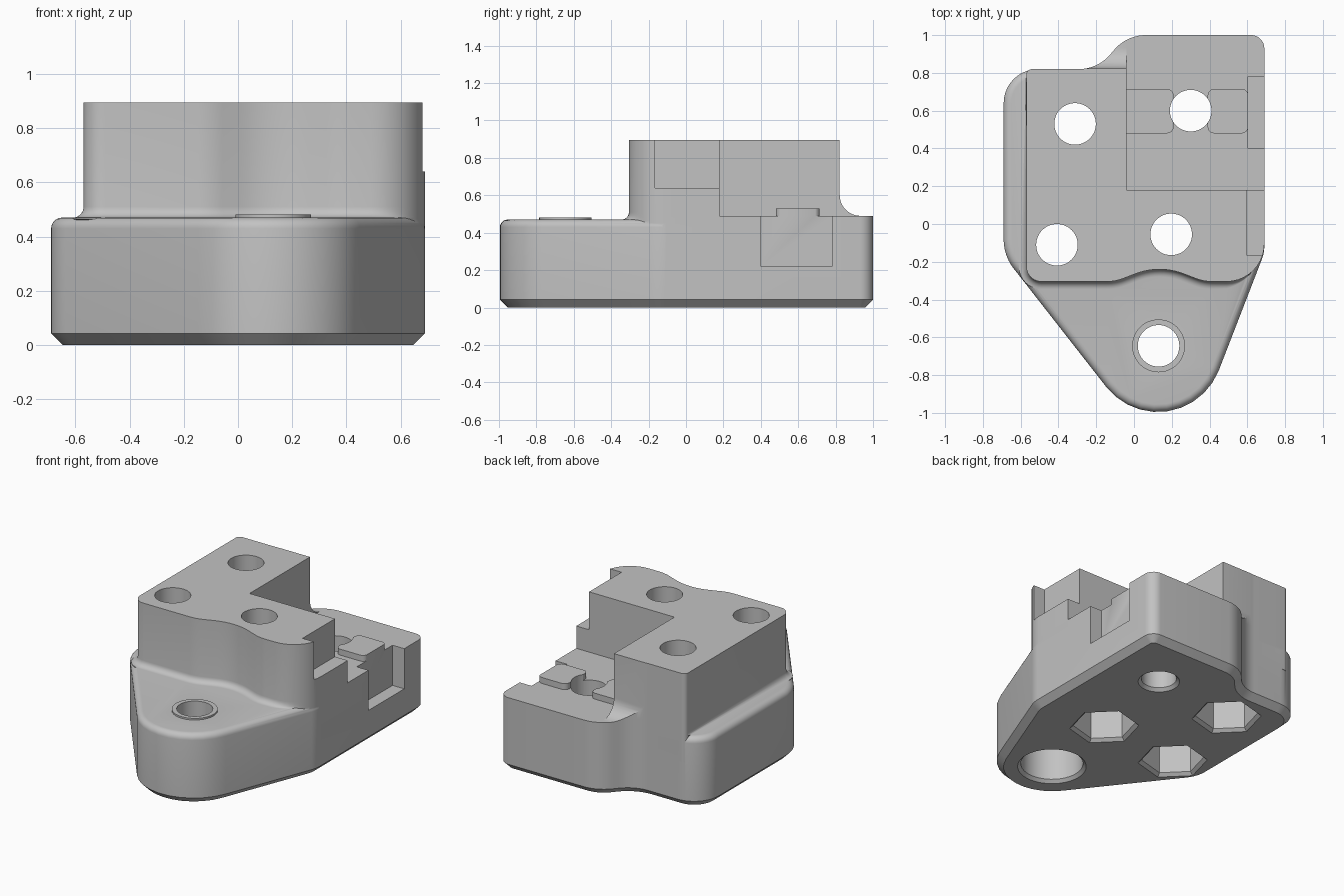
import bpy, bmesh
from math import pi, sin, cos, tan, radians
from mathutils import Vector

cube = bpy.data.objects.get("Cube")
if cube:
    bpy.data.objects.remove(cube, do_unlink=True)

grey = bpy.data.materials.new("plain_grey")
grey.use_nodes = True
COLOUR = (0.54, 0.54, 0.54, 1)
grey.diffuse_color = COLOUR
grey.node_tree.nodes["Principled BSDF"].inputs["Base Color"].default_value = COLOUR


def rounded(corners, steps=10):
    """Counter-clockwise polygon of (x, y, radius) with rounded corners."""
    pts = []
    n = len(corners)
    for i, (x, y, r) in enumerate(corners):
        p = Vector((x, y))
        a = (Vector(corners[i - 1][:2]) - p).normalized()
        b = (Vector(corners[(i + 1) % n][:2]) - p).normalized()
        if r == 0:
            pts.append(p)
            continue
        half = a.angle(b) / 2
        centre = p + (a + b).normalized() * (r / sin(half))
        start = p + a * (r / tan(half)) - centre
        end = p + b * (r / tan(half)) - centre
        sweep = start.angle_signed(end)
        for k in range(steps + 1):
            t = -sweep * k / steps
            pts.append(centre + Vector((start.x * cos(t) - start.y * sin(t),
                                        start.x * sin(t) + start.y * cos(t))))
    return pts


def ngon(x, y, r, sides=48, turn=0.0):
    return [Vector((x + r * cos(turn + 2 * pi * k / sides),
                    y + r * sin(turn + 2 * pi * k / sides))) for k in range(sides)]


def grow(pts, d, weight=None):
    """Offset an outline outwards by d, optionally faded by position."""
    out = []
    for i, p in enumerate(pts):
        e1 = (p - pts[i - 1]).normalized()
        e2 = (pts[(i + 1) % len(pts)] - p).normalized()
        n1, n2 = Vector((e1.y, -e1.x)), Vector((e2.y, -e2.x))
        w = weight(p) if weight else 1
        out.append(p + (n1 + n2) * (d * w / (1 + n1.dot(n2))))
    return out


def loft(name, pts, levels, weight=None):
    """Solid through offset copies of one outline at (z, offset) levels."""
    bm = bmesh.new()
    rings = [[bm.verts.new((p.x, p.y, z)) for p in grow(pts, d, weight)]
             for z, d in levels]
    n = len(pts)
    for lo, hi in zip(rings, rings[1:]):
        for i in range(n):
            j = (i + 1) % n
            bm.faces.new((lo[i], lo[j], hi[j], hi[i]))
    bm.faces.new(rings[0][::-1])
    bm.faces.new(rings[-1])
    bmesh.ops.recalc_face_normals(bm, faces=bm.faces)
    mesh = bpy.data.meshes.new(name)
    bm.to_mesh(mesh)
    bm.free()
    mesh.materials.append(grey)
    ob = bpy.data.objects.new(name, mesh)
    bpy.context.collection.objects.link(ob)
    return ob


def box(name, x0, x1, y0, y1, z0, z1, r=0):
    pts = rounded([(x0, y0, r), (x1, y0, r), (x1, y1, r), (x0, y1, r)], 6)
    return loft(name, pts, [(z0, 0), (z1, 0)])


def combine(target, tool, operation):
    bpy.context.view_layer.objects.active = target
    mod = target.modifiers.new(tool.name, 'BOOLEAN')
    mod.operation, mod.solver, mod.object = operation, 'EXACT', tool
    bpy.ops.object.modifier_apply(modifier=mod.name)
    bpy.data.objects.remove(tool, do_unlink=True)


# Base with pointed nose, chamfered foot and rounded top rim
back = [(0.69, 1.0, 0.07), (-0.04, 1.0, 0.22), (-0.19, 0.82, 0.22)]
base_outline = rounded(back + [(-0.69, 0.82, 0.18), (-0.69, -0.168, 0.25),
                               (0.229, -1.343, 0.347), (0.69, -0.153, 0.2)])
R = 0.04
rim = [(0.43 + R * sin(radians(a)), R * cos(radians(a)) - R) for a in range(0, 91, 15)]
bracket = loft("bracket_body", base_outline, [(0, -0.042), (0.042, 0)] + rim)

# Upper block with wavy front and a flared foot on the front and left
block_outline = rounded(back + [(-0.57, 0.82, 0.03), (-0.57, -0.305, 0.08),
                                (-0.1, -0.305, 0.25), (0.135, -0.215, 0.35),
                                (0.37, -0.305, 0.25), (0.69, -0.305, 0.2)])


def flare_weight(p):
    def clamp(v):
        return max(0.0, min(1.0, v))
    return clamp((0.62 - p.x) / 0.14) * clamp((0.78 - p.y) / 0.05)


flare = [(0.51 - R * sin(radians(a)), R - R * cos(radians(a))) for a in range(90, -1, -15)]
combine(bracket, loft("upper_block", block_outline,
                      [(0.3, 0), (0.45, 0), (0.465, R)] + flare + [(0.895, 0)],
                      flare_weight), 'UNION')

# Open seat at the back corner
combine(bracket, box("seat_cut", -0.04, 1, 0.18, 1.3, 0.49, 1.2), 'DIFFERENCE')

# Hollow fillet behind the block, turned so the profile runs along x
arc = [(0.932 + 0.11 * cos(radians(a)), 0.60 + 0.11 * sin(radians(a)))
       for a in range(180, 271, 10)]
profile = [Vector(p) for p in [(0.822, 1.2)] + arc + [(1.3, 0.49), (1.3, 1.2)]]
fillet_cut = loft("fillet_cut", profile, [(-0.6, 0), (-0.039, 0)])
for v in fillet_cut.data.vertices:
    v.co = (v.co.z, v.co.x, v.co.y)
combine(bracket, fillet_cut, 'DIFFERENCE')

# Raised pads in the seat and ring on the nose
combine(bracket, box("inner_pad", -0.12, 0.21, 0.48, 0.715, 0.42, 0.53, 0.035), 'UNION')
combine(bracket, box("outer_pad", 0.39, 0.605, 0.48, 0.715, 0.42, 0.53, 0.035), 'UNION')
combine(bracket, loft("nose_ring", ngon(0.13, -0.645, 0.14), [(0.4, 0), (0.481, 0)]), 'UNION')

# Side notch and side pocket
combine(bracket, box("side_notch", 0.595, 0.9, -0.165, 0.2, 0.64, 1.2), 'DIFFERENCE')
combine(bracket, box("side_pocket", 0.603, 0.9, 0.4, 0.78, 0.22, 0.6), 'DIFFERENCE')

# Screw holes, with nut pockets or a counterbore from below
NOSE, SEAT = (0.13, -0.645), (0.3, 0.6)
nut_holes = [(-0.312, 0.53), (-0.408, -0.11), (0.197, -0.055)]
lip = [(-0.02, 0.04), (0.02, 0), (0.3, 0)]
for x, y in nut_holes + [NOSE, SEAT]:
    combine(bracket, loft("screw_hole", ngon(x, y, 0.11), [(-0.1, 0), (1.2, 0)]), 'DIFFERENCE')
for x, y in nut_holes:
    combine(bracket, loft("nut_pocket", ngon(x, y, 0.195, 6, pi / 4 + pi / 2), lip), 'DIFFERENCE')
combine(bracket, loft("counterbore", ngon(*NOSE, 0.195), lip), 'DIFFERENCE')
combine(bracket, loft("seat_hole_lip", ngon(*SEAT, 0.11), [(-0.02, 0.04), (0.02, 0)]), 'DIFFERENCE')

# Smooth shading with crisp edges
bpy.ops.object.select_all(action='DESELECT')
bracket.select_set(True)
bpy.context.view_layer.objects.active = bracket
bpy.ops.object.shade_smooth_by_angle(angle=radians(30))
